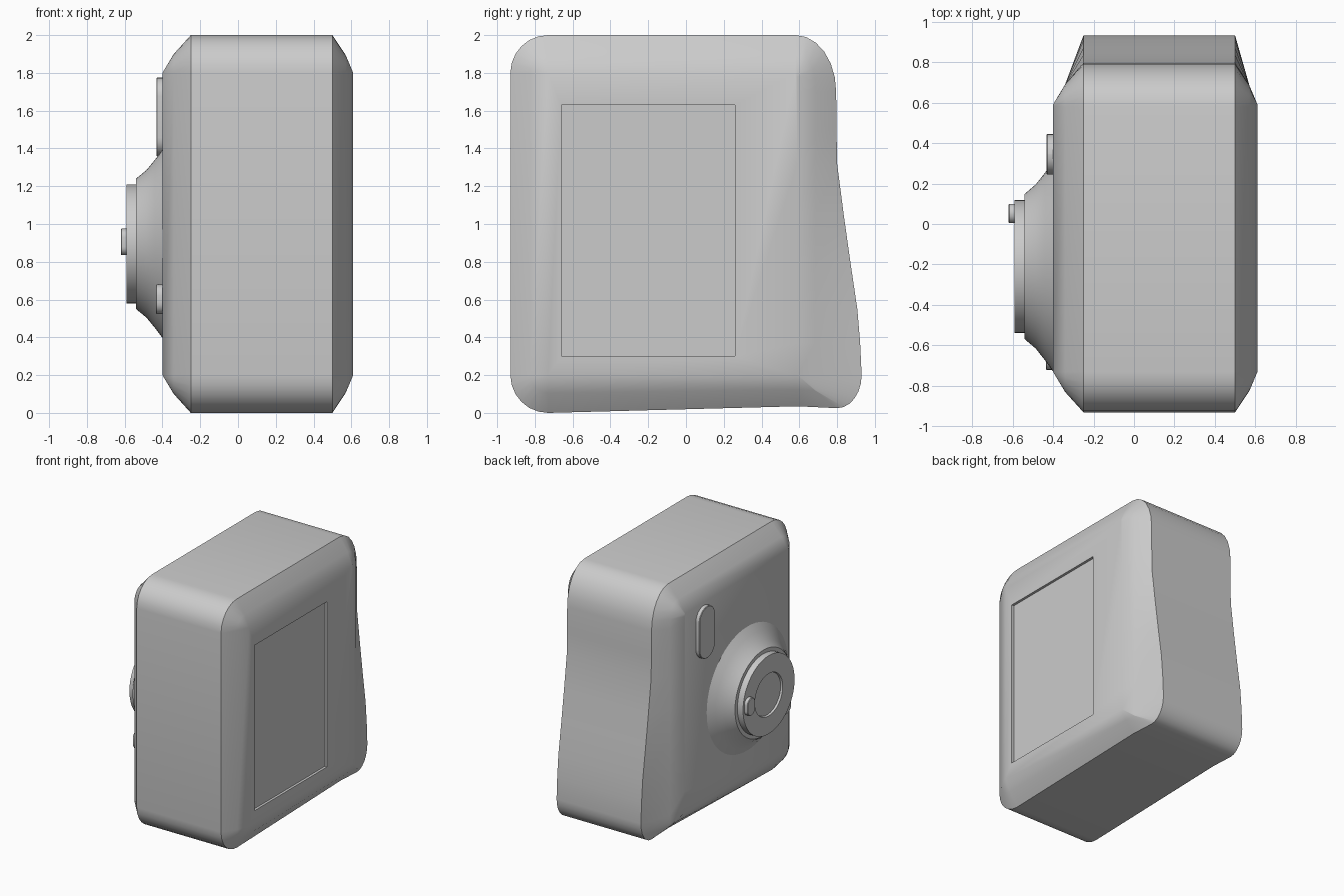
import bpy, bmesh
from math import sin, cos, pi, radians

if "Cube" in bpy.data.objects:
    bpy.data.objects.remove(bpy.data.objects["Cube"])


def loft(name, rings, angle=40):
    """Skin closed rings of points, cap both ends, smooth by angle."""
    bm = bmesh.new()
    loops = [[bm.verts.new(p) for p in ring] for ring in rings]
    n = len(loops[0])
    for a, b in zip(loops, loops[1:]):
        for i in range(n):
            j = (i + 1) % n
            bm.faces.new((a[i], a[j], b[j], b[i]))
    bm.faces.new(loops[0])
    bm.faces.new(loops[-1])
    bmesh.ops.remove_doubles(bm, verts=bm.verts[:], dist=0.0005)
    bmesh.ops.recalc_face_normals(bm, faces=bm.faces[:])
    me = bpy.data.meshes.new(name)
    bm.to_mesh(me)
    bm.free()
    ob = bpy.data.objects.new(name, me)
    bpy.context.collection.objects.link(ob)
    smooth(ob, angle)
    return ob


def smooth(ob, angle):
    bpy.ops.object.select_all(action='DESELECT')
    ob.select_set(True)
    bpy.context.view_layer.objects.active = ob
    bpy.ops.object.shade_smooth_by_angle(angle=radians(angle))


def arc(cy, cz, ry, rz, a0, a1, n=6):
    return [(cy + ry * cos(radians(a0 + (a1 - a0) * i / n)),
             cz + rz * sin(radians(a0 + (a1 - a0) * i / n))) for i in range(n + 1)]


def pill(name, cy, cz, hy, hz, x_in, x_out, r):
    """Rounded button standing out along -x, with a small edge bevel."""
    def ring(x, d):
        y, z, q = hy - r, hz - r, r - d
        pts = (arc(cy + y, cz + z, q, q, 0, 90) + arc(cy - y, cz + z, q, q, 90, 180)
               + arc(cy - y, cz - z, q, q, 180, 270) + arc(cy + y, cz - z, q, q, 270, 360))
        return [(x, a, b) for a, b in pts]
    return loft(name, [ring(x_in, 0), ring(x_out + 0.004, 0), ring(x_out, 0.004)])


def turned(name, profile, cy=-0.21, cz=0.895, stretch=1.04, n=64):
    """Round part about the lens axis; profile is (x, radius)."""
    return loft(name, [[(x, cy + stretch * r * cos(2 * pi * i / n), cz + r * sin(2 * pi * i / n))
                        for i in range(n)] for x, r in profile], 35)


# Body: side outline with the bulging hand grip at the back
outline = (arc(-0.73, 1.8, 0.2, 0.2, 180, 90)
           + arc(0.58, 1.7, 0.215, 0.3, 90, 0)
           + [(0.797, 1.5), (0.80, 1.32), (0.835, 1.05), (0.87, 0.8), (0.907, 0.55), (0.922, 0.37)]
           + arc(0.80, 0.2, 0.13, 0.175, 0, -90)
           + [(0.59, 0.035)]
           + arc(-0.73, 0.2, 0.2, 0.2, 270, 180))


def clamp(v, lo, hi):
    return max(lo, min(hi, v))


def body_ring(x, f):
    pts = []
    for y, z in outline:
        cy, cz = clamp(y, -0.73, 0.59), clamp(z, 0.2, 1.8)
        yo = y if f == 1 else min(y, 0.79)   # grip bulge only on the full section
        pts.append((x, cy + f * (yo - cy), cz + f * (z - cz)))
    return pts


body = loft("camera_body", [body_ring(x, f) for x, f in (
    (-0.40, 0), (-0.34, 0.5), (-0.25, 1), (0.50, 1), (0.57, 0.47), (0.61, 0))])

# Recess for the rear screen
bpy.ops.mesh.primitive_cube_add(size=1, location=(0.64, -0.20, 0.965))
cutter = bpy.context.object
cutter.name = "screen_cutter"
cutter.scale = (0.10, 0.92, 1.33)
cutter.hide_render = True
mod = body.modifiers.new("screen_recess", 'BOOLEAN')
mod.object = cutter
mod.operation = 'DIFFERENCE'
mod.solver = 'EXACT'
bpy.context.view_layer.objects.active = body
bpy.ops.object.modifier_apply(modifier=mod.name)
bpy.data.objects.remove(cutter, do_unlink=True)
smooth(body, 52)

# Lens: flared base, front disc with a shallow glass recess
turned("lens_base", [(-0.395, 0.505), (-0.44, 0.445), (-0.485, 0.39), (-0.54, 0.345), (-0.54, 0.30)])
turned("lens_disc", [(-0.53, 0.315), (-0.59, 0.315), (-0.59, 0.17), (-0.575, 0.165)])

# Buttons and window on the lens side
pill("lens_knob", 0.052, 0.905, 0.048, 0.07, -0.58, -0.62, 0.045)
pill("flash_window", 0.345, 1.567, 0.10, 0.208, -0.39, -0.432, 0.098)
pill("shutter_button", -0.655, 0.602, 0.065, 0.078, -0.39, -0.435, 0.06)
